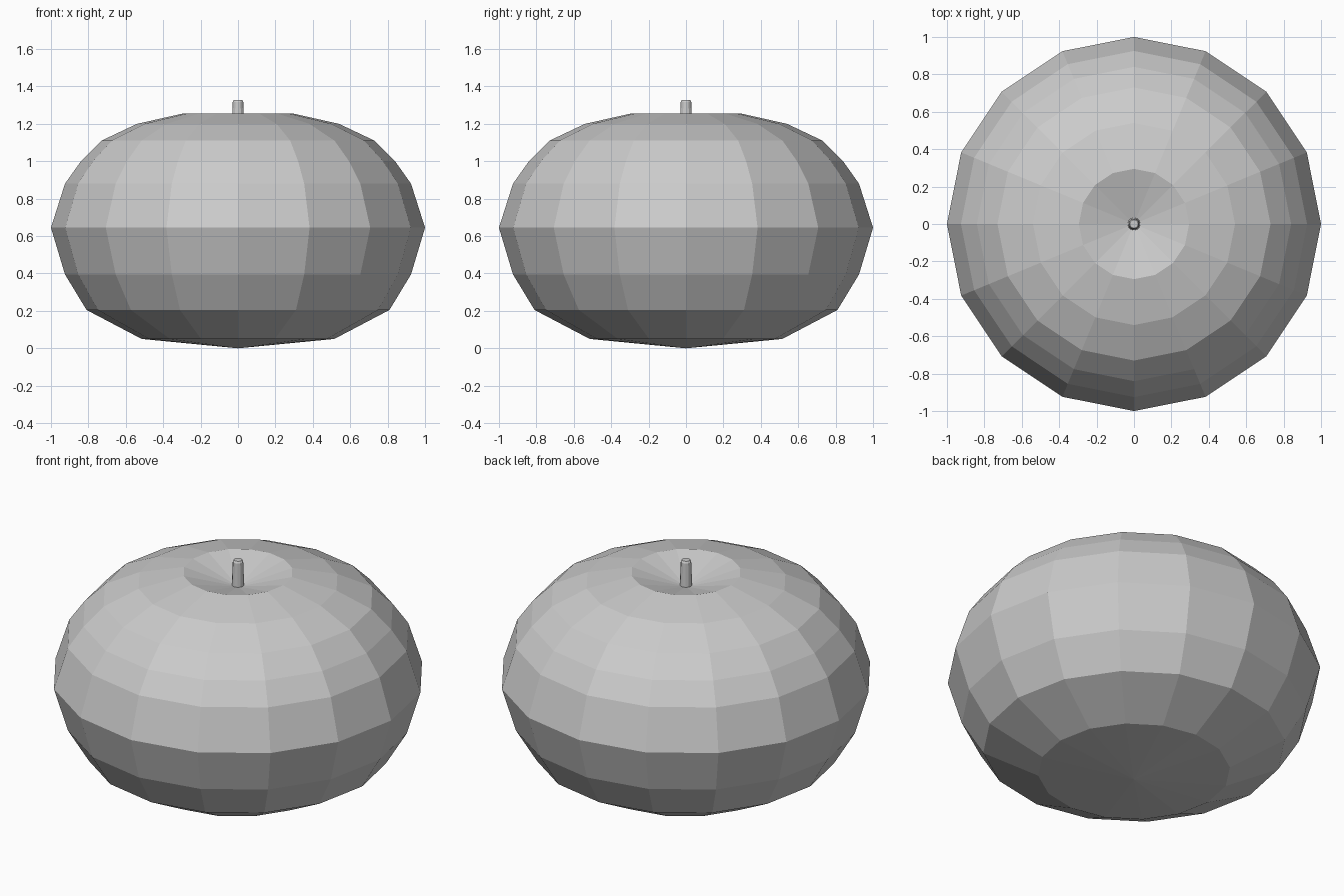
import bpy, bmesh, math

if "Cube" in bpy.data.objects:
    bpy.data.objects.remove(bpy.data.objects["Cube"])

grey = bpy.data.materials.new("plain grey")
grey.diffuse_color = (0.6, 0.6, 0.6, 1)
grey.use_nodes = True
grey.node_tree.nodes["Principled BSDF"].inputs["Base Color"].default_value = grey.diffuse_color


def lathe(name, profile, sides):
    """Spin a (radius, z) profile around z; radius 0 makes a pole."""
    bm = bmesh.new()
    rings = []
    for r, z in profile:
        if r == 0:
            rings.append([bm.verts.new((0, 0, z))] * sides)
        else:
            rings.append([bm.verts.new((r * math.cos(math.tau * i / sides),
                                        r * math.sin(math.tau * i / sides), z))
                          for i in range(sides)])
    for a, b in zip(rings, rings[1:]):
        for i in range(sides):
            j = (i + 1) % sides
            bm.faces.new(list(dict.fromkeys((a[i], a[j], b[j], b[i]))))
    bmesh.ops.recalc_face_normals(bm, faces=bm.faces)
    mesh = bpy.data.meshes.new(name)
    bm.to_mesh(mesh)
    bm.free()
    mesh.materials.append(grey)
    obj = bpy.data.objects.new(name, mesh)
    bpy.context.collection.objects.link(obj)
    return obj


# Faceted fruit body with a conical dimple on top
lathe("fruit_body", [(0, 0), (0.515, 0.05), (0.81, 0.205), (0.925, 0.395),
                     (1.0, 0.645), (0.925, 0.88), (0.84, 1.0), (0.73, 1.11),
                     (0.54, 1.2), (0.295, 1.255), (0, 1.17)], 16)

# Short tapered stem with a softened top edge
lathe("stem", [(0, 1.165), (0.034, 1.165), (0.028, 1.318), (0.022, 1.328), (0, 1.328)], 12)
